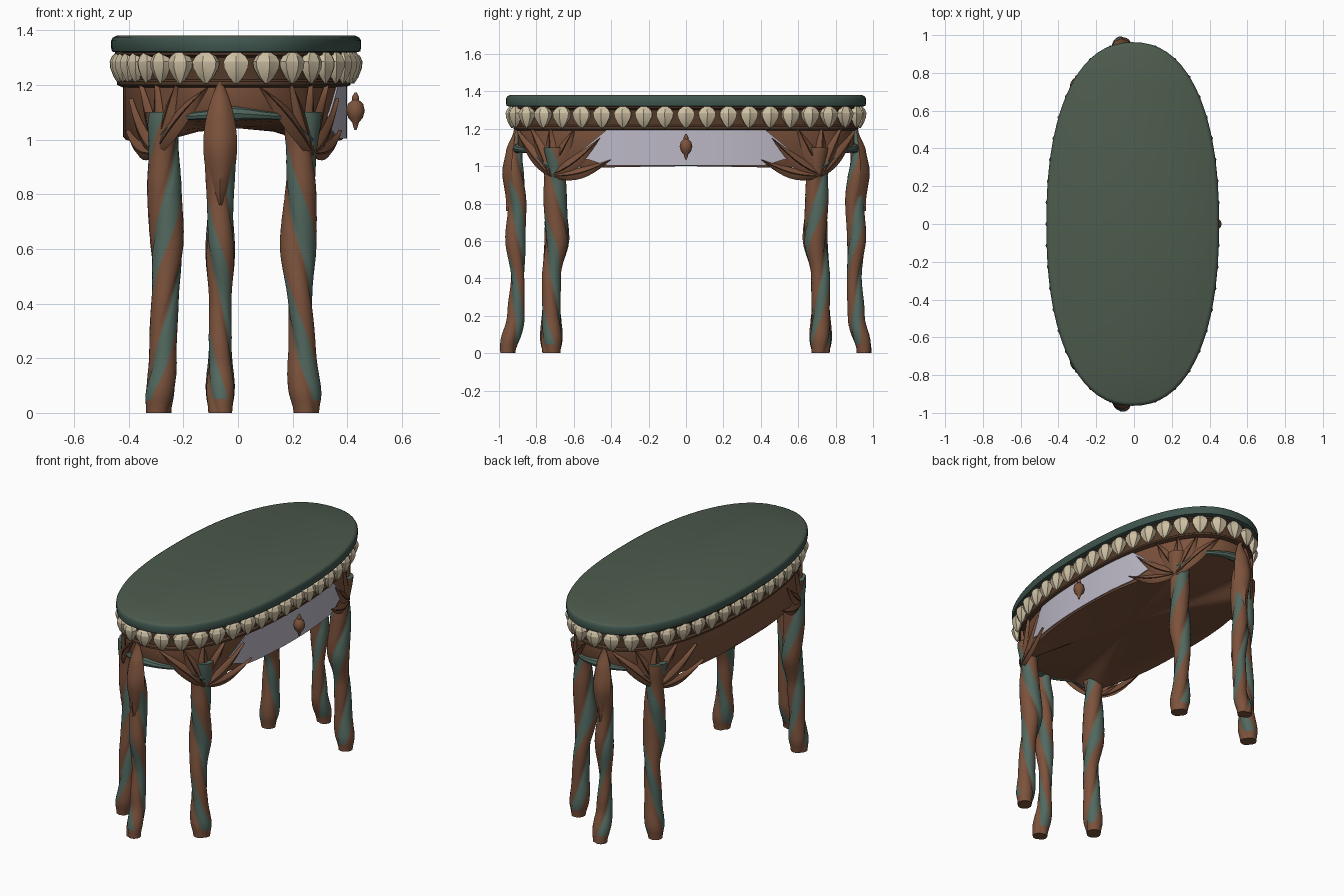
import bpy, bmesh, math
from mathutils import Vector

cube = bpy.data.objects.get("Cube")
if cube:
    bpy.data.objects.remove(cube, do_unlink=True)


def material(name, rgb):
    m = bpy.data.materials.new(name)
    m.use_nodes = True
    m.diffuse_color = (*rgb, 1)
    bsdf = m.node_tree.nodes["Principled BSDF"]
    bsdf.inputs["Base Color"].default_value = (*rgb, 1)
    bsdf.inputs["Roughness"].default_value = 0.8
    return m


TOP = material("moss green", (0.075, 0.105, 0.075))
EDGE = material("deep green", (0.05, 0.09, 0.075))
STEM = material("stem green", (0.085, 0.14, 0.115))
WOOD = material("warm brown", (0.2, 0.085, 0.045))
DARK = material("dark brown", (0.085, 0.042, 0.022))
CREAM = material("cream", (0.62, 0.53, 0.37))
PANEL = material("pale lavender", (0.5, 0.48, 0.56))


def finish(name, bm, mats, angle=40):
    bmesh.ops.recalc_face_normals(bm, faces=bm.faces)
    me = bpy.data.meshes.new(name)
    bm.to_mesh(me)
    bm.free()
    for m in mats:
        me.materials.append(m)
    ob = bpy.data.objects.new(name, me)
    bpy.context.collection.objects.link(ob)
    bpy.ops.object.select_all(action='DESELECT')
    ob.select_set(True)
    bpy.context.view_layer.objects.active = ob
    bpy.ops.object.shade_smooth_by_angle(angle=math.radians(angle))
    return ob


def skin(bm, rows, closed=True, caps=False, rule=lambda i, k: 0):
    """Join rows of points with quads."""
    vs = [[bm.verts.new(p) for p in row] for row in rows]
    n = len(rows[0])
    for i in range(len(rows) - 1):
        for k in range(n if closed else n - 1):
            j = (k + 1) % n
            f = bm.faces.new((vs[i][k], vs[i][j], vs[i + 1][j], vs[i + 1][k]))
            f.material_index = rule(i, k)
    if caps:
        bm.faces.new(vs[0][::-1]).material_index = rule(0, 0)
        bm.faces.new(vs[-1]).material_index = rule(len(rows) - 2, 0)


def lerp(table, z):
    """Smooth lookup in (z, value) pairs."""
    for (z0, a), (z1, b) in zip(table, table[1:]):
        if z <= z1:
            t = max(0, (z - z0) / (z1 - z0))
            return a + (b - a) * t * t * (3 - 2 * t)
    return table[-1][1]


class Oval:
    """Rounded oval that can be walked by arc length."""
    def __init__(self, cx, a, b, n=2.3):
        self.cx, self.pts, self.s = cx, [], [0]
        for i in range(401):
            t = math.pi / 2 * i / 400
            self.pts.append((a * max(0, math.cos(t)) ** (2 / n), b * math.sin(t) ** (2 / n)))
        for p, q in zip(self.pts, self.pts[1:]):
            self.s.append(self.s[-1] + math.dist(p, q))
        self.quarter = self.s[-1]

    def at(self, s, z=0, off=0, sx=1, sy=1):
        """Point at distance s from the long side's middle, in one quadrant."""
        if s < 0:
            s, sy = -s, -sy
        if s > self.quarter:
            s, sx = 2 * self.quarter - s, -sx
        i = 0
        while i < 399 and self.s[i + 1] < s:
            i += 1
        (x0, y0), (x1, y1) = self.pts[i], self.pts[i + 1]
        d = self.s[i + 1] - self.s[i]
        t = (s - self.s[i]) / d
        nx, ny = (y1 - y0) / d, (x0 - x1) / d
        x, y = x0 + (x1 - x0) * t + nx * off, y0 + (y1 - y0) * t + ny * off
        return Vector((self.cx + sx * x, sy * y, z))

    def loop(self, count):
        """(s, sx, sy) triples evenly spaced round the oval."""
        q = self.quarter
        for k in range(count):
            d = 4 * q * k / count
            yield (d, 1, 1) if d <= q else (2 * q - d, -1, 1) if d <= 2 * q else \
                (d - 2 * q, -1, -1) if d <= 3 * q else (4 * q - d, 1, -1)

    def ring(self, z, off=0, count=96):
        return [self.at(s, z, off, sx, sy) for s, sx, sy in self.loop(count)]


QUADS = [(sx, sy) for sx in (1, -1) for sy in (1, -1)]

# Table top with a softened rim
top = Oval(-0.007, 0.457, 0.962)
bm = bmesh.new()
profile = [(-0.02, 1.318), (-0.003, 1.322), (0, 1.335), (0, 1.362), (-0.006, 1.373), (-0.02, 1.38)]
skin(bm, [top.ring(z, o) for o, z in profile], caps=True, rule=lambda i, k: int(i < 4))
for f in bm.faces:
    if f.calc_center_median().z > 1.379:
        f.material_index = 0
finish("table_top", bm, [TOP, EDGE])

# Dark band behind the bud trim, with two thin mouldings
apron = Oval(-0.015, 0.405, 0.9)
bm = bmesh.new()
profile = [(0, 1.19), (0.022, 1.2), (0.022, 1.212), (0.01, 1.22), (0.01, 1.3), (0.03, 1.31), (0.03, 1.325)]
skin(bm, [apron.ring(z, o) for o, z in profile], caps=True)
finish("trim_band", bm, [DARK])

# Apron: arched between the legs at both ends, closed underneath
LEG_S, END_S = 0.74, apron.quarter


def hem(s):
    return lerp([(0.0, 1.0), (0.6, 0.992), (0.72, 0.985), (0.9, 1.075), (END_S, 1.085)], s)


bm = bmesh.new()
walk = list(apron.loop(96))
rows = [apron.ring(1.2)]
rows.append([apron.at(s, hem(s) + 0.01, 0, sx, sy) for s, sx, sy in walk])
rows.append([apron.at(s, hem(s), -0.008, sx, sy) for s, sx, sy in walk])
for k, lift in ((0.85, 0.3), (0.5, 0.8), (0.05, 1)):
    rows.append([Vector((p.x * k, p.y * k, p.z + (1.04 - p.z) * lift)) for p in rows[2]])
skin(bm, rows, caps=True)
finish("apron", bm, [WOOD])

# Green ribs edging the end arches
bm = bmesh.new()
for sx, sy in QUADS:
    rows = []
    for i in range(15):
        s = 0.72 + (END_S - 0.72) * i / 14
        r = 0.026 - 0.012 * math.sin(math.pi * i / 14)
        rows.append([apron.at(s, hem(s) + 0.01 + r * math.sin(a), r * math.cos(a), sx, sy)
                     for a in (math.tau * k / 8 for k in range(8))])
    skin(bm, rows, caps=True)
finish("arch_ribs", bm, [STEM])

# Drawer front: thin plate bent to the apron, with clipped corners
bm = bmesh.new()
rows = []
for i in range(33):
    s = -0.56 + 1.12 * i / 32
    low = lerp([(0, 1.003), (0.4, 1.003), (0.56, 1.04)], abs(s))
    high = 1.198 - max(0, abs(s) - 0.42) * 0.8
    rows.append([apron.at(s, z, o) for z, o in ((low, 0.001), (low, 0.008), (high, 0.008), (high, 0.001))])
skin(bm, rows, caps=True)
finish("drawer_front", bm, [PANEL])

# Drawer knob: an upright bud on a short stem
bm = bmesh.new()
profile = [(0.004, 1.035), (0.009, 1.05), (0.012, 1.062), (0.027, 1.08), (0.034, 1.105),
           (0.028, 1.13), (0.012, 1.145), (0.013, 1.155), (0.004, 1.172)]
skin(bm, [[(0.43 + r * math.cos(a), r * math.sin(a), z) for a in (math.tau * k / 12 for k in range(12))]
          for r, z in profile], caps=True)
skin(bm, [[(x, 0.012 * math.cos(a), 1.1 + 0.012 * math.sin(a)) for a in (math.tau * k / 8 for k in range(8))]
          for x in (0.38, 0.42)], caps=True)
finish("drawer_knob", bm, [WOOD])

# Ring of cream buds
bm = bmesh.new()
rail = Oval(-0.007, 0.428, 0.93)
profile = [(0.006, 1.205), (0.03, 1.228), (0.05, 1.262), (0.053, 1.285), (0.04, 1.305), (0.016, 1.32)]
for s, sx, sy in rail.loop(40):
    mid = rail.at(s, 0, 0, sx, sy)
    out = (rail.at(s, 0, 0.1, sx, sy) - mid).normalized()
    side = Vector((-out.y, out.x, 0))
    rows = []
    for r, z in profile:
        ring = []
        for k in range(12):
            a = math.tau * k / 12
            rr = r * (1 if k % 2 == 0 else 0.84)
            ring.append(mid + out * (rr * 0.65 * math.cos(a)) + side * (rr * math.sin(a)) + Vector((0, 0, z)))
        rows.append(ring)
    skin(bm, rows, caps=True)
finish("bud_trim", bm, [CREAM], 20)

# Lance leaves fanning from the corner legs over the apron
bm = bmesh.new()
for sx, sy in QUADS:
    for tip_s, tip_z, w in ((0.4, 1.035, 0.03), (0.46, 1.15, 0.035), (0.6, 1.2, 0.036),
                            (0.74, 1.21, 0.035), (0.86, 1.2, 0.036), (0.99, 1.19, 0.035)):
        a, b = Vector((LEG_S, 0.95)), Vector((tip_s, tip_z))
        d = (b - a).normalized()
        n = Vector((-d.y, d.x))
        rows = []
        for i in range(11):
            t = i / 10
            c = a.lerp(b, t) - Vector((0, 0.03 * math.sin(math.pi * t) * (tip_s < 0.5)))
            half = w * math.sin(math.pi * (0.08 + 0.91 * t) ** 0.9)
            rows.append([apron.at(*(c + n * half * u), o, sx, sy)
                         for u, o in ((-1, 0.004), (-0.5, 0.016), (-0.08, 0.02), (0, 0.013),
                                      (0.08, 0.02), (0.5, 0.016), (1, 0.004))])
        skin(bm, rows, closed=False, rule=lambda i, k: int(k in (2, 3)))
finish("apron_leaves", bm, [WOOD, DARK], 60)


# Legs: twin brown and green strands twisted together
def leg(name, xs, ys, radii, height, phase, sx, sy, cx):
    rows = []
    for i in range(49):
        z = height * i / 48
        turn = phase + sx * sy * z * math.tau / 0.95
        r = lerp(radii, z)
        ring = []
        for k in range(24):
            a = math.tau * k / 24
            strand = abs(math.sin(a if k % 12 else 0))
            rr = r * (0.78 + 0.24 * strand ** 0.6)
            ring.append((cx + sx * lerp(xs, z) + rr * math.cos(a + turn),
                         sy * lerp(ys, z) + rr * math.sin(a + turn), z))
        rows.append(ring)
    bm = bmesh.new()
    # Brown strands are wider than the green; the foot is all brown
    skin(bm, rows, caps=True, rule=lambda i, k: int(k % 12 < 5 and i > 1))
    finish(name, bm, [WOOD, STEM], 50)


corner_r = [(0, 0.048), (0.08, 0.06), (0.25, 0.05), (0.42, 0.05), (0.62, 0.066), (0.82, 0.062),
            (0.95, 0.058), (1.1, 0.07)]
for sx, sy in QUADS:
    name = ("back" if sy > 0 else "front") + ("_left" if sx > 0 else "_right") + "_leg"
    leg(name, [(0, 0.27), (0.2, 0.255), (0.6, 0.24), (0.85, 0.25), (1.1, 0.255)],
        [(0, 0.72), (0.4, 0.72), (0.62, 0.69), (0.85, 0.7), (1.1, 0.7)],
        corner_r, 1.1, 0.6 * sy + (math.pi if sx < 0 else 0), sx, sy, -0.02)

end_r = [(0, 0.043), (0.09, 0.053), (0.22, 0.045), (0.4, 0.04), (0.6, 0.054), (0.76, 0.05), (0.95, 0.056),
         (1.08, 0.04), (1.2, 0.008)]
end_y = [(0, 0.953), (0.2, 0.91), (0.4, 0.9), (0.62, 0.912), (0.8, 0.902), (1.0, 0.92), (1.2, 0.905)]
for sy, side in ((-1, "front"), (1, "back")):
    leg(side + "_end_leg", [(0, 0), (1, 0)], end_y, end_r, 1.2, 1.2, 1, sy, -0.065)

    # Pointed leaf wrapping the head of each end leg
    bm = bmesh.new()
    rows = []
    for i in range(17):
        t = i / 16
        z = 0.76 + 0.45 * t
        half = 0.062 * math.sin(math.pi * (0.04 + 0.94 * t)) ** 0.8
        rows.append([(-0.065 + half * u, sy * (lerp(end_y, z) + lerp(end_r, z) * d + 0.006), z)
                     for u, d in ((-1, 0.1), (-0.6, 0.8), (0, 1.05), (0.6, 0.8), (1, 0.1))])
    skin(bm, rows, closed=False)
    finish(side + "_end_leaf", bm, [WOOD], 50)
